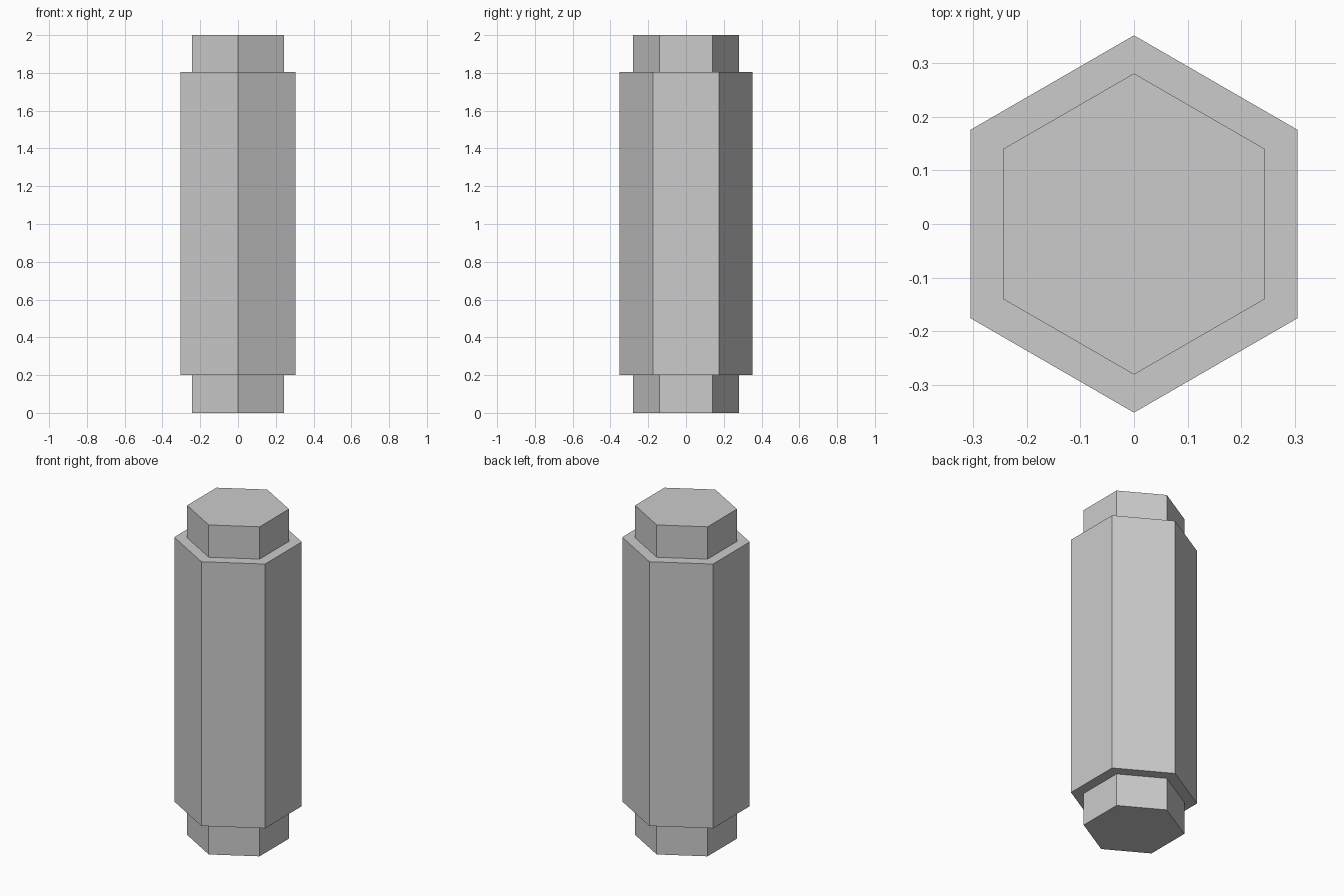
import bpy, bmesh
from math import sin, cos, tau

if "Cube" in bpy.data.objects:
    bpy.data.objects.remove(bpy.data.objects["Cube"])

SIDES = 6
# (radius, height) profile: bottom cap, wide body, top cap
PROFILE = [(0.281, 0), (0.281, 0.2), (0.352, 0.2),
           (0.352, 1.804), (0.281, 1.804), (0.281, 2)]

# Stepped hexagonal shaft with corners on the y axis
bm = bmesh.new()
rings = [[bm.verts.new((-r * sin(tau * i / SIDES), r * cos(tau * i / SIDES), z))
          for i in range(SIDES)] for r, z in PROFILE]
for lower, upper in zip(rings, rings[1:]):
    for i in range(SIDES):
        j = (i + 1) % SIDES
        bm.faces.new((lower[i], lower[j], upper[j], upper[i]))

# Closed ends
bm.faces.new(rings[0][::-1])
bm.faces.new(rings[-1])
bmesh.ops.recalc_face_normals(bm, faces=bm.faces)

mesh = bpy.data.meshes.new("hexagonal_shaft")
bm.to_mesh(mesh)
bm.free()
shaft = bpy.data.objects.new("hexagonal_shaft", mesh)
bpy.context.collection.objects.link(shaft)
